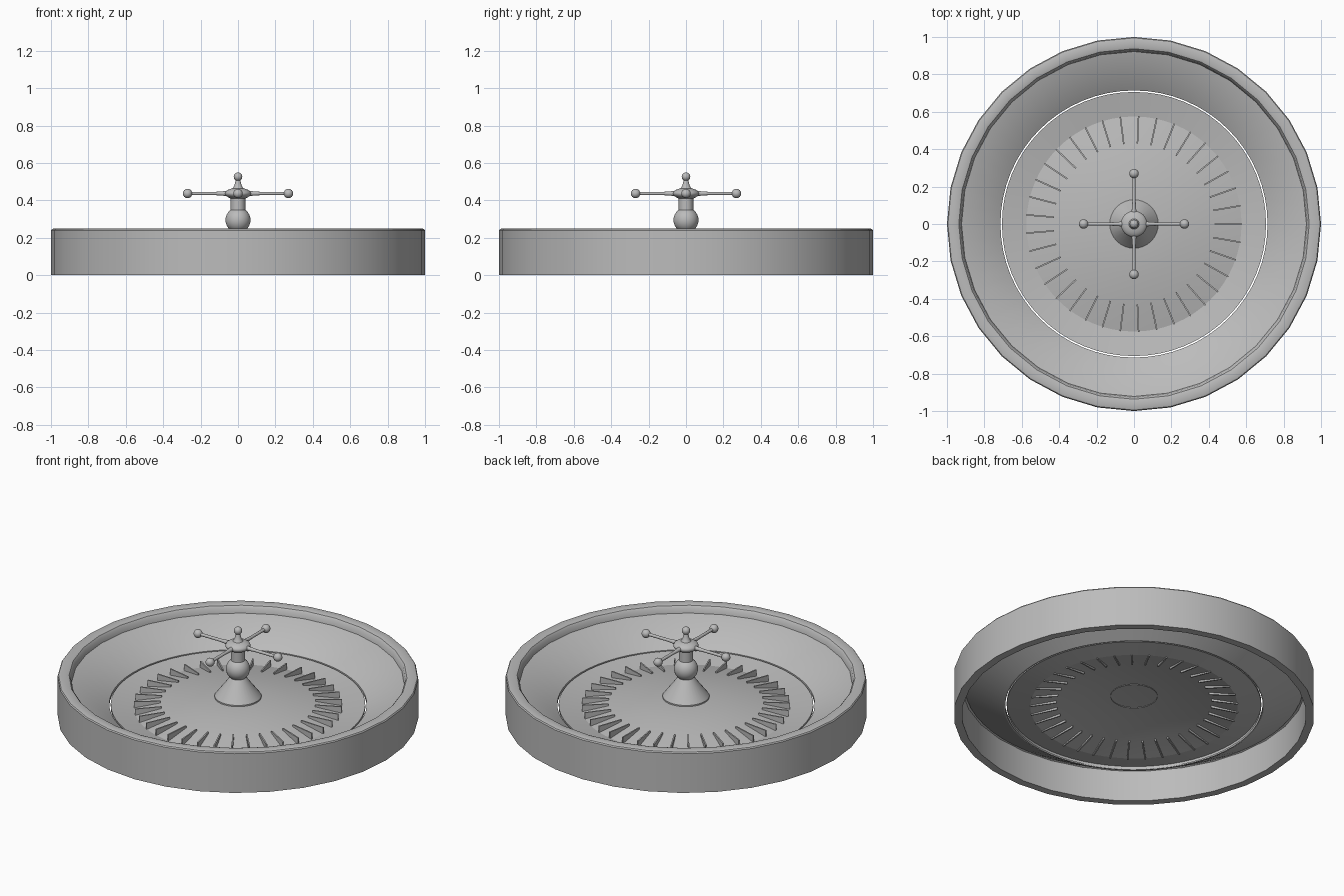
import bpy, bmesh, math
from mathutils import Matrix, Vector

if "Cube" in bpy.data.objects:
    bpy.data.objects.remove(bpy.data.objects["Cube"], do_unlink=True)

grey = bpy.data.materials.new("plain grey")
grey.use_nodes = True
COLOUR = (0.5, 0.5, 0.5, 1)
grey.diffuse_color = COLOUR
grey.node_tree.nodes["Principled BSDF"].inputs["Base Color"].default_value = COLOUR


def finish(name, bm, angle=30):
    bmesh.ops.recalc_face_normals(bm, faces=bm.faces)
    mesh = bpy.data.meshes.new(name)
    bm.to_mesh(mesh)
    bm.free()
    mesh.materials.append(grey)
    ob = bpy.data.objects.new(name, mesh)
    bpy.context.collection.objects.link(ob)
    bpy.ops.object.select_all(action='DESELECT')
    bpy.context.view_layer.objects.active = ob
    ob.select_set(True)
    bpy.ops.object.shade_smooth_by_angle(angle=math.radians(angle))
    return ob


def lathe(name, profile, sides, closed=False, angle=30):
    """Spin a (radius, height) profile round the z axis."""
    bm = bmesh.new()
    verts = [bm.verts.new((r, 0, z)) for r, z in profile]
    pairs = list(zip(verts, verts[1:]))
    if closed:
        pairs.append((verts[-1], verts[0]))
    edges = [bm.edges.new(p) for p in pairs]
    bmesh.ops.spin(bm, geom=verts + edges, cent=(0, 0, 0), axis=(0, 0, 1),
                   angle=math.tau, steps=sides, use_merge=True)
    bmesh.ops.remove_doubles(bm, verts=bm.verts, dist=1e-5)
    return finish(name, bm, angle)


def ball(radius, z, start, end, steps=10):
    """Arc of a ball profile, from angle start to end measured off the bottom."""
    angles = [math.radians(start + (end - start) * i / steps) for i in range(steps + 1)]
    return [(radius * math.sin(a), z - radius * math.cos(a)) for a in angles]


# Outer casing with rounded rim
lathe("outer_casing", [(0.955, 0), (1, 0), (1, 0.24), (0.995, 0.247), (0.985, 0.25),
                       (0.95, 0.25), (0.937, 0.246), (0.928, 0.235), (0.922, 0.205),
                       (0.955, 0.19)], 32, closed=True)

# Sloping ball track
lathe("ball_track", [(0.94, 0.205), (0.915, 0.203), (0.714, 0.078),
                     (0.714, 0.06), (0.722, 0.06), (0.94, 0.19)], 64, closed=True)

# Rotor dish: slopes inward, then rises to the middle
lathe("rotor", [(0.706, 0.06), (0.706, 0.076), (0.575, 0.052), (0.43, 0.083),
                (0.28, 0.107), (0.13, 0.122), (0, 0.122)], 64, angle=10)

# Pocket dividers
bm = bmesh.new()
COUNT, HALF = 37, 0.004
for i in range(COUNT):
    turn = Matrix.Rotation(math.tau * i / COUNT, 4, 'Z')
    side = [(0.43, 0.07), (0.578, 0.045), (0.578, 0.09), (0.43, 0.094)]
    rings = [[bm.verts.new(turn @ Vector((r, y, z))) for r, z in side]
             for y in (-HALF, HALF)]
    bm.faces.new(rings[0])
    bm.faces.new(reversed(rings[1]))
    for k in range(4):
        n = (k + 1) % 4
        bm.faces.new((rings[0][k], rings[1][k], rings[1][n], rings[0][n]))
finish("pocket_dividers", bm)

# Central spindle
lathe("spindle_base", [(0.13, 0.118), (0.13, 0.13), (0.125, 0.137), (0.06, 0.222),
                       (0.052, 0.235), (0.04, 0.25)], 32)
lathe("spindle_ball", ball(0.067, 0.295, 0, 180, 14), 32)
lathe("spindle_shaft", [(0.039, 0.34), (0.039, 0.41), (0.05, 0.416), (0.05, 0.425)], 32)
hub = lathe("spindle_hub", ball(0.07, 0, 0, 180, 14), 32)
hub.scale.z = 0.44
hub.location.z = 0.437
lathe("finial", [(0.036, 0.455), (0.026, 0.468), (0.018, 0.485), (0.012, 0.508)]
      + ball(0.023, 0.527, 30, 180), 24)

# Four handle arms, each a tapering rod with a ball end
for i, label in enumerate(("left", "back", "right", "front")):
    arm = lathe(label + "_handle_arm", [(0.014, 0.05), (0.009, 0.12), (0.009, 0.25)]
                + ball(0.025, 0.27, 22, 180), 16)
    arm.rotation_euler = (0, math.pi / 2, i * math.pi / 2)
    arm.location.z = 0.437
